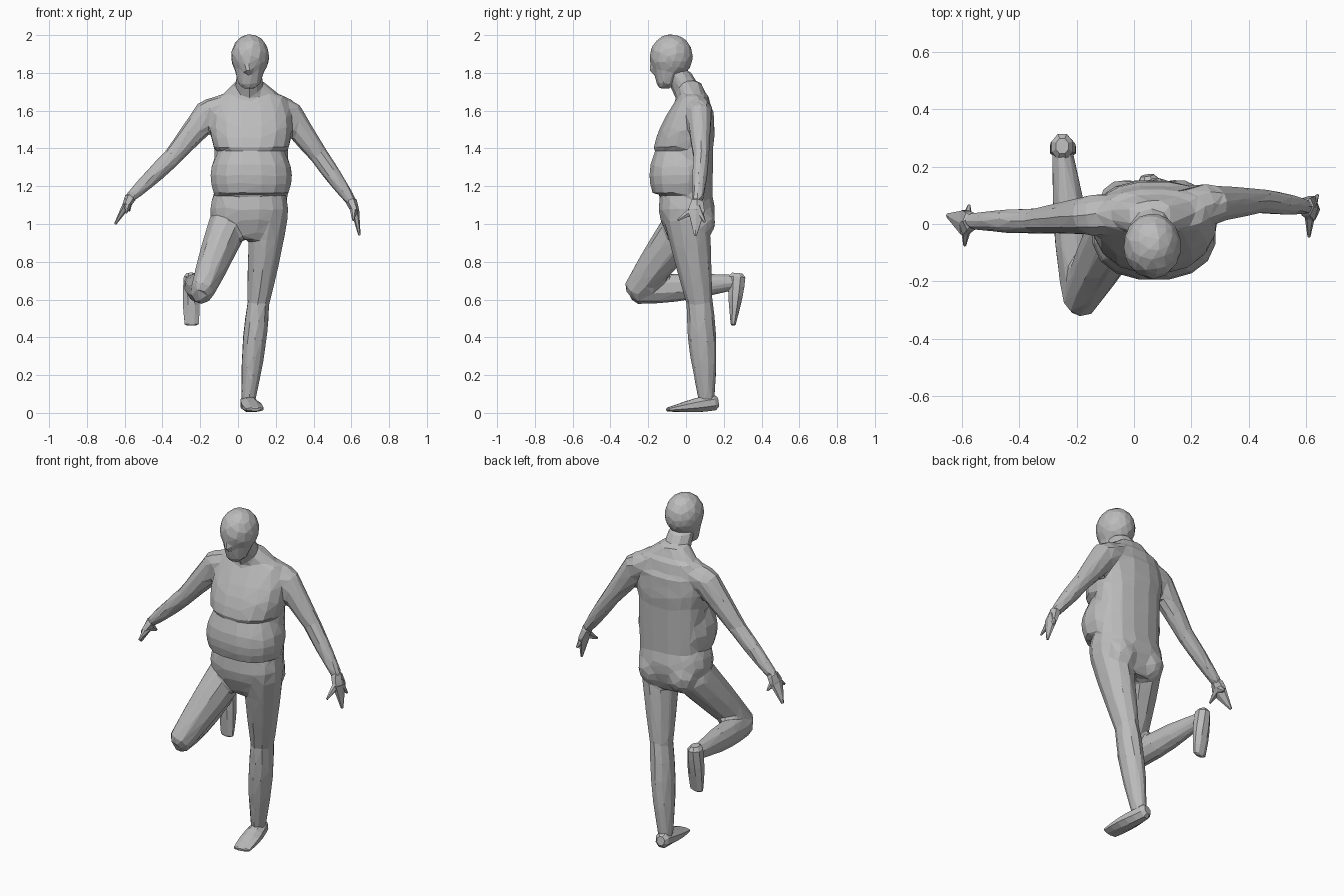
import bpy, bmesh, math
from mathutils import Vector, Matrix

cube = bpy.data.objects.get("Cube")
if cube:
    bpy.data.objects.remove(cube, do_unlink=True)

GREY = (.5, .5, .5, 1)
grey = bpy.data.materials.new("plain grey")
grey.use_nodes = True
grey.diffuse_color = GREY
grey.node_tree.nodes["Principled BSDF"].inputs["Base Color"].default_value = GREY

ACROSS, DEEP, UP = Vector((1, 0, 0)), Vector((0, 1, 0)), Vector((0, 0, 1))


def bone(bm, start, end, first, last, bulge=0, side=ACROSS, axis=None,
         rounded=True, sides=10, power=1):
    """Tube from start to end; first and last are (half width along side, half depth)."""
    start, end = Vector(start), Vector(end)
    first, last = Vector(first), Vector(last)
    along = (end - start).normalized()
    normal = axis or along
    wide = (side - normal * side.dot(normal)).normalized()
    deep = normal.cross(wide)

    # Ring centres and sizes, swelling towards the middle
    steps = 5
    rings = []
    for i in range(steps + 1):
        t = i / steps
        swell = 1 + bulge * math.sin(math.pi * t)
        rings.append((start.lerp(end, t), first.lerp(last, t) * swell))
    if rounded:
        rings.insert(0, (start - along * min(first) / 2, first * .6))
        rings.append((end + along * min(last) / 2, last * .6))

    loops = []
    for centre, size in rings:
        loop = []
        for k in range(sides):
            angle = math.tau * (k + .5) / sides
            c, s = math.cos(angle), math.sin(angle)
            c = math.copysign(abs(c) ** power, c)
            s = math.copysign(abs(s) ** power, s)
            loop.append(bm.verts.new(centre + wide * size.x * c + deep * size.y * s))
        loops.append(loop)
    for low, high in zip(loops, loops[1:]):
        for k in range(sides):
            j = (k + 1) % sides
            bm.faces.new((low[k], low[j], high[j], high[k]))
    bm.faces.new(loops[0][::-1])
    bm.faces.new(loops[-1])


def trunk(bm, start, end, first, last, bulge=0):
    """Level, slightly boxy section of the torso."""
    bone(bm, start, end, first, last, bulge, axis=UP, rounded=False, sides=16, power=.85)


def ball(bm, centre, half_sizes):
    place = Matrix.Translation(centre) @ Matrix.Diagonal((*half_sizes, 1))
    bmesh.ops.create_icosphere(bm, subdivisions=3, radius=1, matrix=place)


def finish(name, bm, triangles=None):
    """Make the object; optionally fuse its volumes into one faceted skin."""
    bmesh.ops.recalc_face_normals(bm, faces=bm.faces)
    mesh = bpy.data.meshes.new(name)
    bm.to_mesh(mesh)
    bm.free()
    ob = bpy.data.objects.new(name, mesh)
    bpy.context.scene.collection.objects.link(ob)
    if triangles:
        bpy.context.view_layer.objects.active = ob
        fuse = ob.modifiers.new("fuse", 'REMESH')
        fuse.mode, fuse.voxel_size = 'VOXEL', .01
        soften = ob.modifiers.new("soften", 'SMOOTH')
        soften.factor, soften.iterations = .5, 10
        for modifier in (fuse, soften):
            bpy.ops.object.modifier_apply(modifier=modifier.name)
        facet = ob.modifiers.new("facet", 'DECIMATE')
        facet.ratio = triangles / (2 * len(ob.data.polygons))
        bpy.ops.object.modifier_apply(modifier=facet.name)
    ob.data.materials.clear()
    ob.data.materials.append(grey)
    for face in ob.data.polygons:
        face.use_smooth = False


# Joints of the pose
right_shoulder, right_elbow, right_wrist = (-.15, .03, 1.59), (-.35, .01, 1.35), (-.57, .01, 1.14)
left_shoulder, left_elbow, left_wrist = (.26, .07, 1.59), (.43, .08, 1.36), (.6, .06, 1.12)
right_hip, right_knee, right_ankle = (-.05, 0, 1), (-.19, -.265, .645), (-.25, .25, .69)
left_hip, left_knee, left_ankle = (.165, 0, 1.05), (.11, .07, .6), (.055, .11, .06)

# Torso: pelvis, core, overhanging belly, chest, sloping shoulders and neck
body = bmesh.new()
trunk(body, (.06, .01, .92), (.06, 0, 1.18), (.14, .1), (.18, .13), bulge=.3)
trunk(body, (.07, .02, 1.05), (.07, .03, 1.6), (.19, .12), (.2, .12))
trunk(body, (.07, -.03, 1.16), (.07, -.02, 1.4), (.2, .15), (.17, .14), bulge=.18)
trunk(body, (.07, -.015, 1.4), (.07, .04, 1.68), (.2, .16), (.18, .08), bulge=.15)
trunk(body, (.07, .04, 1.66), (.06, .02, 1.75), (.18, .08), (.08, .06))
bone(body, (.06, .03, 1.66), (.06, -.045, 1.8), (.08, .08), (.07, .075), axis=UP)
for x in (-.03, .15):
    ball(body, (x, .08, 1.02), (.09, .075, .1))

# Collars and arms
for shoulder, elbow, wrist in ((right_shoulder, right_elbow, right_wrist),
                               (left_shoulder, left_elbow, left_wrist)):
    bone(body, (.06, .04, 1.66), shoulder, (.07, .06), (.075, .075), side=DEEP)
    bone(body, shoulder, elbow, (.07, .08), (.045, .05), side=DEEP)
    bone(body, elbow, wrist, (.045, .05), (.03, .03), bulge=.1, side=DEEP)

# Legs
for hip, knee, ankle in ((right_hip, right_knee, right_ankle),
                         (left_hip, left_knee, left_ankle)):
    bone(body, hip, knee, (.105, .12), (.065, .072), bulge=.05)
    bone(body, knee, ankle, (.06, .07), (.038, .043), bulge=.3)
finish("body", body, triangles=1300)

# Head: skull, jaw and nose
head = bmesh.new()
ball(head, (.064, -.077, 1.888), (.102, .115, .118))
bone(head, (.064, -.075, 1.87), (.06, -.105, 1.74), (.092, .105), (.06, .05),
     bulge=.05, axis=UP)
bone(head, (.055, -.165, 1.89), (.055, -.175, 1.81), (.015, .02), (.025, .025), sides=6)
finish("head", head, triangles=220)

# Feet: one flat on the ground, one hanging behind
foot = bmesh.new()
bone(foot, (.05, .15, .055), (.09, -.095, .018), (.04, .045), (.05, .012), bulge=.25, sides=8)
finish("left_foot", foot)
foot = bmesh.new()
bone(foot, (-.25, .27, .72), (-.245, .25, .47), (.04, .048), (.04, .015), bulge=.2, sides=8)
finish("right_foot", foot)


def hand(name, wrist, palm, finger_tip, side_tips):
    """Flat palm narrowing to the fingertips, with a digit spread to each side."""
    bm = bmesh.new()
    bone(bm, wrist, palm, (.035, .03), (.05, .022), side=DEEP, sides=6)
    bone(bm, palm, finger_tip, (.05, .022), (.008, .006), side=DEEP, rounded=False, sides=6)
    root = Vector(wrist).lerp(Vector(palm), .7)
    for tip in side_tips:
        bone(bm, root, tip, (.03, .024), (.006, .005), side=UP, rounded=False, sides=6)
    finish(name, bm)


hand("left_hand", left_wrist, (.62, .055, 1.07), (.643, .05, .94),
     [(.61, -.045, 1.02), (.64, .1, 1.01)])
hand("right_hand", right_wrist, (-.59, .005, 1.1), (-.65, .03, 1),
     [(-.59, -.075, 1.06), (-.575, .065, 1.07)])
